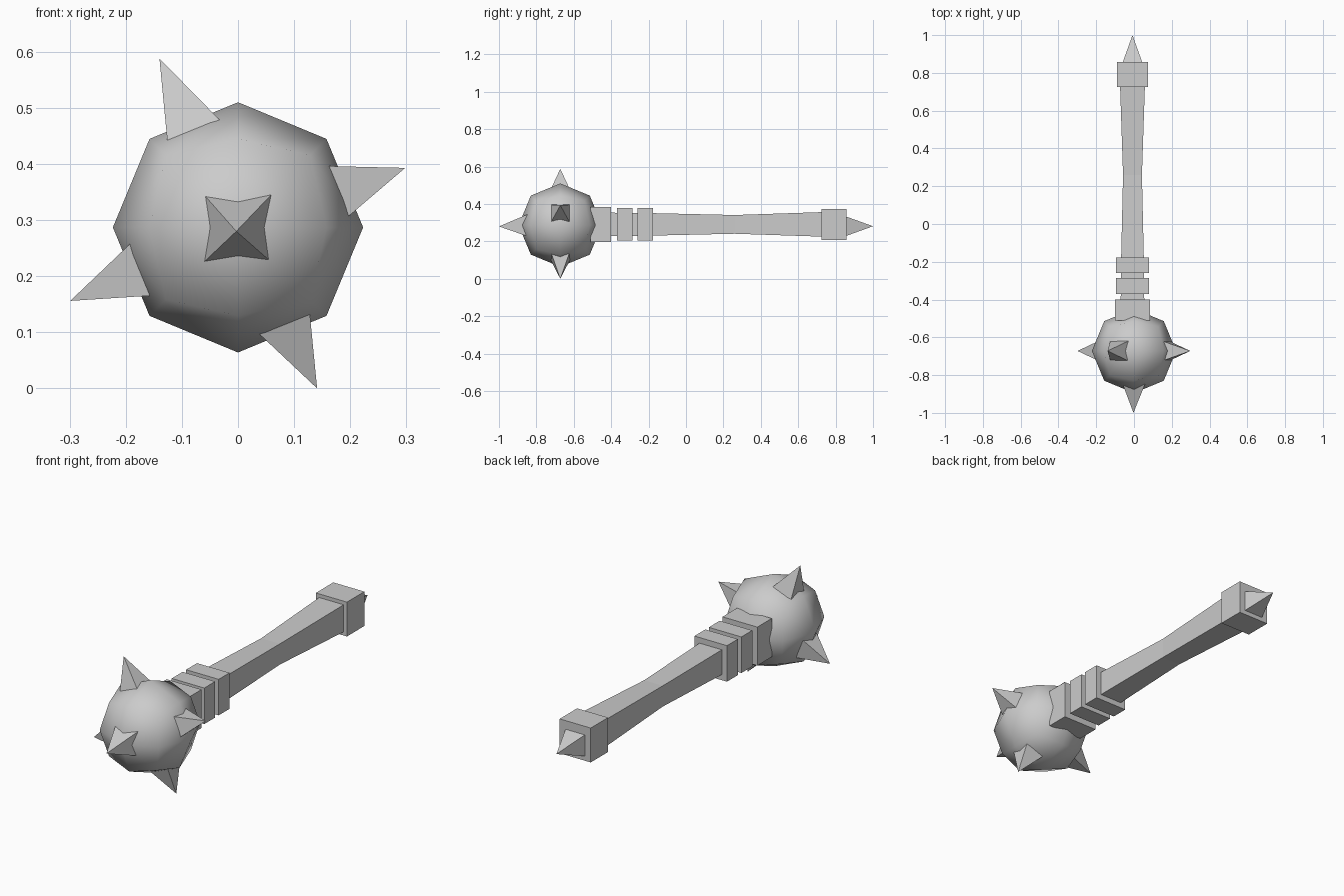
import bpy
import bmesh
from mathutils import Vector, Matrix

cube = bpy.data.objects.get("Cube")
if cube:
    bpy.data.objects.remove(cube, do_unlink=True)

steel = bpy.data.materials.new("plain_grey")
steel.use_nodes = True
GREY = (0.6, 0.6, 0.6, 1)
steel.diffuse_color = GREY
steel.node_tree.nodes["Principled BSDF"].inputs["Base Color"].default_value = GREY

BALL = Vector((0, -0.672, 0.287))
RADIUS = 0.223
AXIS_X, AXIS_Z = -0.008, 0.291


def finish(bm, name, smooth=False):
    bmesh.ops.recalc_face_normals(bm, faces=bm.faces)
    for f in bm.faces:
        f.smooth = smooth
    mesh = bpy.data.meshes.new(name)
    bm.to_mesh(mesh)
    bm.free()
    mesh.materials.append(steel)
    obj = bpy.data.objects.new(name, mesh)
    bpy.context.collection.objects.link(obj)
    return obj


def loft(name, sections):
    """Square bar along y through (y, half width) sections."""
    bm = bmesh.new()
    rings = []
    for y, h in sections:
        rings.append([bm.verts.new((AXIS_X + sx * h, y, AXIS_Z + sz * h))
                      for sx, sz in ((-1, -1), (1, -1), (1, 1), (-1, 1))])
    for a, b in zip(rings, rings[1:]):
        for i in range(4):
            j = (i + 1) % 4
            bm.faces.new((a[i], a[j], b[j], b[i]))
    bm.faces.new(rings[0])
    bm.faces.new(rings[-1])
    return finish(bm, name)


def spike(name, base, tip, half, side):
    """Four-sided pyramid; side is a direction its base edges run along."""
    base, tip, u = Vector(base), Vector(tip), Vector(side)
    v = (tip - base).normalized().cross(u)
    bm = bmesh.new()
    ring = [bm.verts.new(base + half * (a * u + b * v))
            for a, b in ((-1, -1), (1, -1), (1, 1), (-1, 1))]
    top = bm.verts.new(tip)
    bm.faces.new(ring)
    for i in range(4):
        bm.faces.new((ring[i], ring[(i + 1) % 4], top))
    return finish(bm, name)


# Head: a once-divided cube rounded into a ball
bm = bmesh.new()
bmesh.ops.create_cube(bm, size=2)
bmesh.ops.subdivide_edges(bm, edges=bm.edges[:], cuts=1, use_grid_fill=True)
for v in bm.verts:
    v.co = BALL + v.co.normalized() * RADIUS
finish(bm, "ball_head", smooth=True)

# Head spikes, all pointing out from the ball centre
tips = {"upper_spike": (-0.14, 0.588), "left_spike": (0.298, 0.393),
        "lower_spike": (0.141, 0), "right_spike": (-0.299, 0.156)}
for name, (x, z) in tips.items():
    tip = Vector((x, BALL.y, z))
    base = BALL + (tip - BALL).normalized() * 0.12
    spike(name, base, tip, 0.075, (0, 1, 0))
spike("front_spike", BALL - Vector((0, 0.12, 0)), (-0.003, -1, 0.28), 0.08, (1, 0, 0))

# Handle with a waist, and the square bands around it
loft("handle", [(-0.46, 0.063), (-0.18, 0.06), (0.26, 0.05), (0.74, 0.066)])
for name, y0, y1, half in (("collar", -0.51, -0.4, 0.093),
                           ("lower_band", -0.37, -0.287, 0.087),
                           ("upper_band", -0.26, -0.177, 0.087),
                           ("pommel", 0.724, 0.857, 0.083)):
    loft(name, [(y0, half), (y1, half)])

# Spike on the pommel
spike("pommel_spike", (AXIS_X, 0.85, 0.281), (AXIS_X, 1, 0.281), 0.054, (1, 0, 0))
